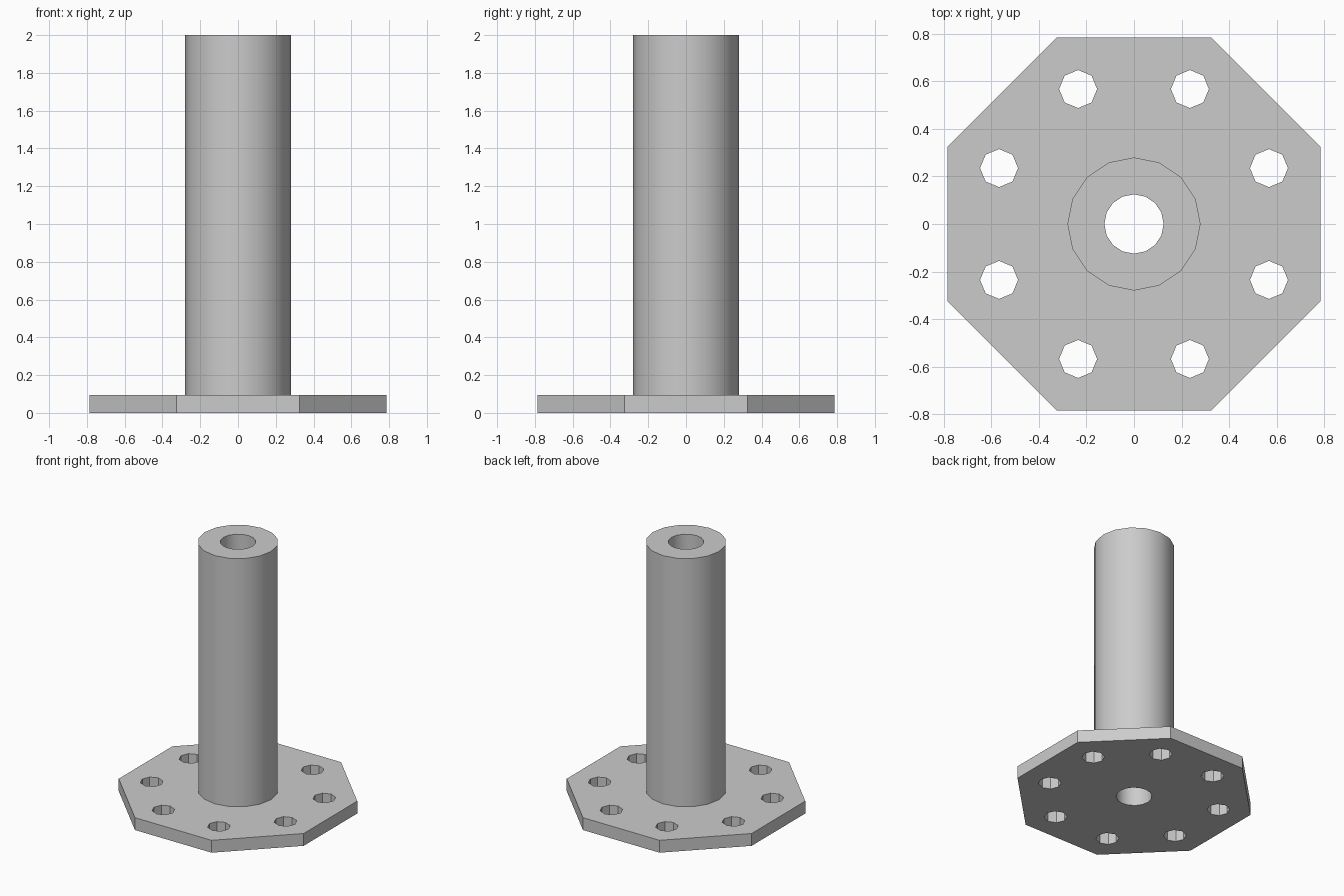
import bpy, bmesh
from math import pi, cos, sin, radians
from mathutils import Vector

cube = bpy.data.objects.get("Cube")
if cube:
    bpy.data.objects.remove(cube, do_unlink=True)

metal = bpy.data.materials.new("grey metal")
metal.use_nodes = True
GREY = (0.6, 0.6, 0.6, 1)
metal.diffuse_color = GREY
metal.node_tree.nodes["Principled BSDF"].inputs["Base Color"].default_value = GREY

PLATE_TOP, HEIGHT = 0.095, 2.0
BORE = 0.125


def loop(bm, sides, radius, z, centre=(0, 0), turn=0.0):
    """Add a closed polygon outline."""
    verts = [bm.verts.new((centre[0] + radius * cos(turn + 2 * pi * i / sides),
                           centre[1] + radius * sin(turn + 2 * pi * i / sides), z))
             for i in range(sides)]
    for a, b in zip(verts, verts[1:] + verts[:1]):
        bm.edges.new((a, b))


def extrude_outline(bm, name, z0, z1, smooth_angle=None):
    """Fill the outlines, leaving inner loops as holes, and raise to z1."""
    bmesh.ops.triangle_fill(bm, edges=bm.edges[:], use_beauty=True, normal=Vector((0, 0, 1)))
    raised = bmesh.ops.extrude_face_region(bm, geom=bm.faces[:], use_keep_orig=True)
    verts = [g for g in raised["geom"] if isinstance(g, bmesh.types.BMVert)]
    bmesh.ops.translate(bm, verts=verts, vec=(0, 0, z1 - z0))
    bmesh.ops.recalc_face_normals(bm, faces=bm.faces[:])
    mesh = bpy.data.meshes.new(name)
    bm.to_mesh(mesh)
    bm.free()
    mesh.materials.append(metal)
    obj = bpy.data.objects.new(name, mesh)
    bpy.context.collection.objects.link(obj)
    if smooth_angle:
        bpy.ops.object.select_all(action="DESELECT")
        obj.select_set(True)
        bpy.context.view_layer.objects.active = obj
        bpy.ops.object.shade_smooth_by_angle(angle=radians(smooth_angle))
    return obj


# Octagonal base plate with centre bore and a ring of bolt holes
bm = bmesh.new()
loop(bm, 8, 0.85, 0, turn=pi / 8)
loop(bm, 16, BORE, 0)
for i in range(8):
    a = pi / 8 + i * pi / 4
    loop(bm, 8, 0.08, 0, (0.615 * cos(a), 0.615 * sin(a)))
extrude_outline(bm, "base_plate", 0, PLATE_TOP, 30)

# Upright tube standing on the plate
bm = bmesh.new()
loop(bm, 16, 0.28, PLATE_TOP)
loop(bm, 16, BORE, PLATE_TOP)
extrude_outline(bm, "tube", PLATE_TOP, HEIGHT, 30)
